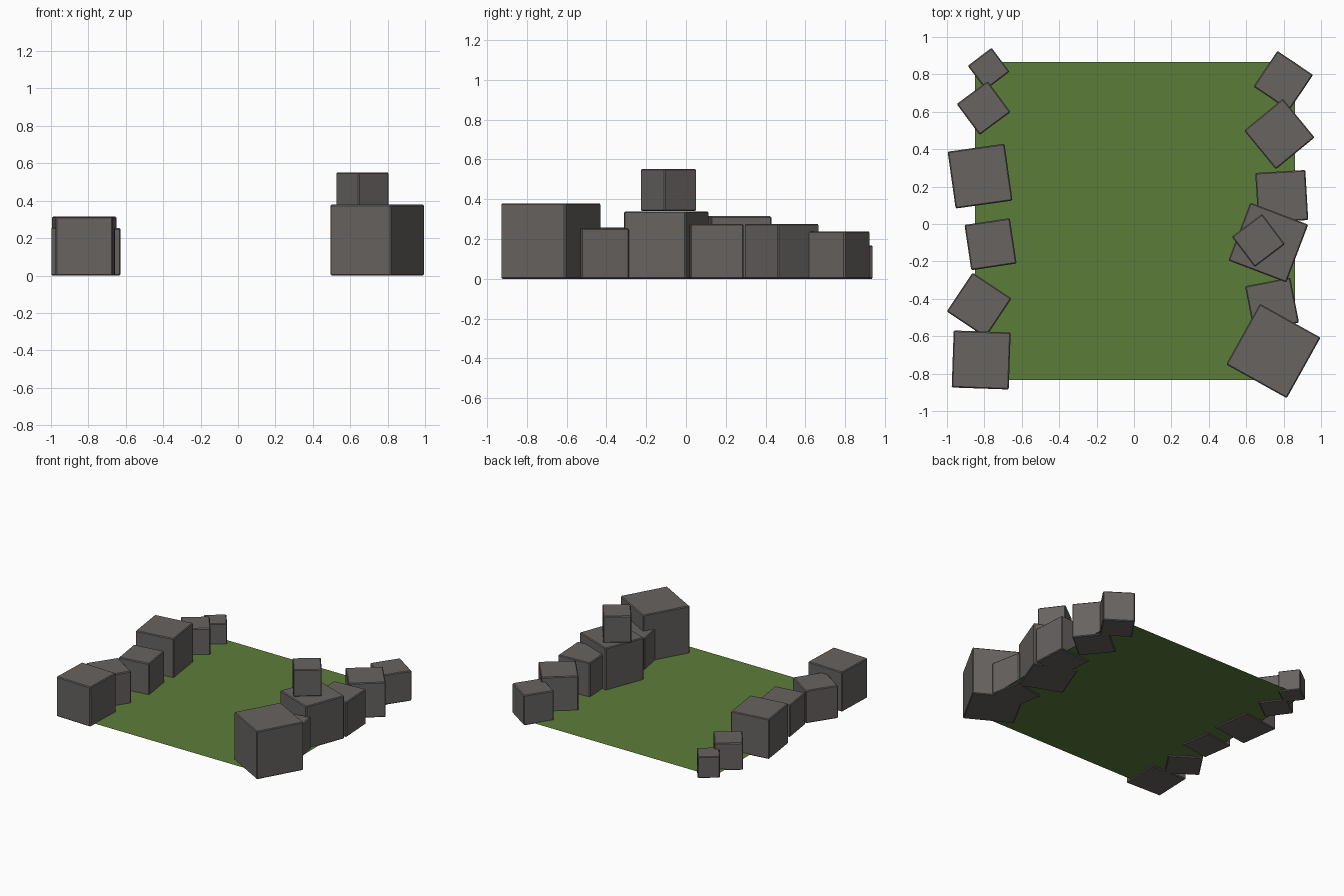
import bpy, math

if "Cube" in bpy.data.objects:
    bpy.data.objects.remove(bpy.data.objects["Cube"])


def material(name, colour):
    m = bpy.data.materials.new(name)
    m.diffuse_color = (*colour, 1)
    m.use_nodes = True
    m.node_tree.nodes["Principled BSDF"].inputs["Base Color"].default_value = m.diffuse_color
    return m


stone_grey = material("stone grey", (0.135, 0.125, 0.119))
grass_green = material("grass green", (0.107, 0.202, 0.041))

# Flat patch of grass, just above the undersides of the stones
bpy.ops.mesh.primitive_plane_add(size=1, location=(0.005, 0.015, 0.009))
ground = bpy.context.object
ground.name = "grass_ground"
ground.scale = (1.71, 1.70, 1)
ground.data.materials.append(grass_green)


def stone(name, x, y, side, angle, base=0.0):
    """Cube stone with thin chamfered edges, turned about the vertical."""
    height = side + 0.008
    bpy.ops.mesh.primitive_cube_add(size=1, location=(x, y, base + height / 2),
                                    rotation=(0, 0, math.radians(angle)))
    ob = bpy.context.object
    ob.name = name
    ob.scale = (side, side, height)
    bpy.ops.object.transform_apply(location=False, rotation=False, scale=True)
    ob.data.materials.append(stone_grey)
    bevel = ob.modifiers.new("chamfer", 'BEVEL')
    bevel.width = 0.006
    bevel.segments = 1


# Rows of stones along both sides: x, y, side, angle
left_row = [
    (-0.777, 0.830, 0.160, 37),
    (-0.804, 0.620, 0.206, 36.5),
    (-0.823, 0.256, 0.307, 8),
    (-0.767, -0.108, 0.245, 8.5),
    (-0.828, -0.433, 0.250, -33.7),
    (-0.817, -0.727, 0.305, -2),
]
right_row = [
    (0.798, 0.766, 0.230, -34),
    (0.777, 0.481, 0.268, 39.4),
    (0.790, 0.147, 0.268, 3.4),
    (0.718, -0.099, 0.331, -20.8),
    (0.738, -0.430, 0.246, 11),
    (0.745, -0.679, 0.371, -29.1),
]
for label, row in (("left", left_row), ("right", right_row)):
    for i, spec in enumerate(row, 1):
        stone(f"{label}_stone_{i}", *spec)

# Small stone stacked on the right row
stone("stacked_stone", 0.665, -0.088, 0.203, 37, base=0.341)
